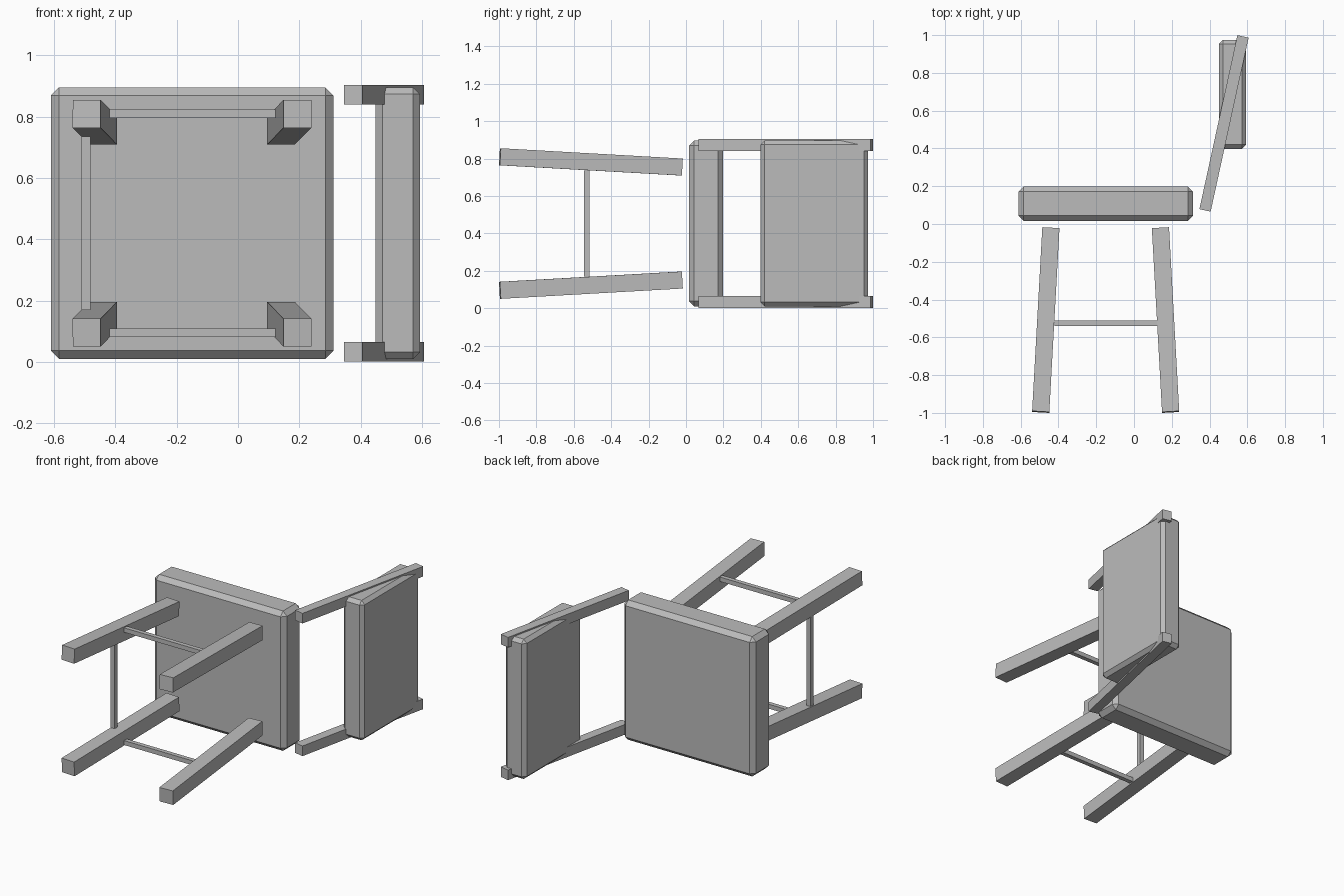
import bpy
from mathutils import Vector, Matrix

cube = bpy.data.objects.get("Cube")
if cube:
    bpy.data.objects.remove(cube, do_unlink=True)

GREY = (0.5, 0.5, 0.5, 1.0)
mat = bpy.data.materials.new("light grey")
mat.use_nodes = True
mat.diffuse_color = GREY
mat.node_tree.nodes["Principled BSDF"].inputs["Base Color"].default_value = GREY

MID_X = -0.15     # centre line of the legs
MID_Z = 0.4525    # symmetry plane of the whole chair


def box(name, low, high, chamfer=0):
    """Axis-aligned box between two corners, optionally chamfered."""
    low, high = Vector(low), Vector(high)
    bpy.ops.mesh.primitive_cube_add(size=1, location=(low + high) / 2)
    ob = bpy.context.object
    ob.name = name
    ob.data.transform(Matrix.Diagonal((high - low).to_4d()))
    ob.data.materials.append(mat)
    if chamfer:
        bevel = ob.modifiers.new("chamfer", "BEVEL")
        bevel.offset_type = "WIDTH"
        bevel.width = chamfer * 2 ** 0.5
        bevel.segments = 1
    return ob


def bar(name, start, end, width, depth):
    """Square-ended bar running from start to end."""
    start, end = Vector(start), Vector(end)
    y = (end - start).normalized()
    z = (Vector((0, 0, 1)) - y * y.z).normalized()
    half = Vector((width, (end - start).length, depth)) / 2
    ob = box(name, -half, half)
    turn = Matrix((y.cross(z), y, z)).transposed().to_4x4()
    ob.matrix_world = Matrix.Translation((start + end) / 2) @ turn
    return ob


# Cushioned panels
box("seat", (-0.611, 0.017, 0.01), (0.312, 0.198, 0.896), 0.027)
box("backrest", (0.449, 0.398, 0.01), (0.594, 0.974, 0.896), 0.022)

# Four splayed legs
for sx, x_name in ((-1, "front"), (1, "rear")):
    for sz, z_name in ((-1, "lower"), (1, "upper")):
        bar(f"{x_name}_{z_name}_leg",
            (MID_X + sx * 0.344, -0.995, MID_Z + sz * 0.357),
            (MID_X + sx * 0.290, -0.022, MID_Z + sz * 0.302),
            0.091, 0.091)

# Side rungs, back posts
for s, side in ((-1, "lower"), (1, "upper")):
    z = MID_Z + s * 0.357
    box(f"{side}_rung", (-0.42, -0.54, z - 0.014), (0.124, -0.512, z + 0.014))
    bar(f"{side}_back_post", (0.376, 0.072, MID_Z + s * 0.42),
        (0.577, 0.993, MID_Z + s * 0.42), 0.061, 0.064)

# Front rung
box("front_rung", (-0.511, -0.546, 0.17), (-0.482, -0.517, 0.735))
